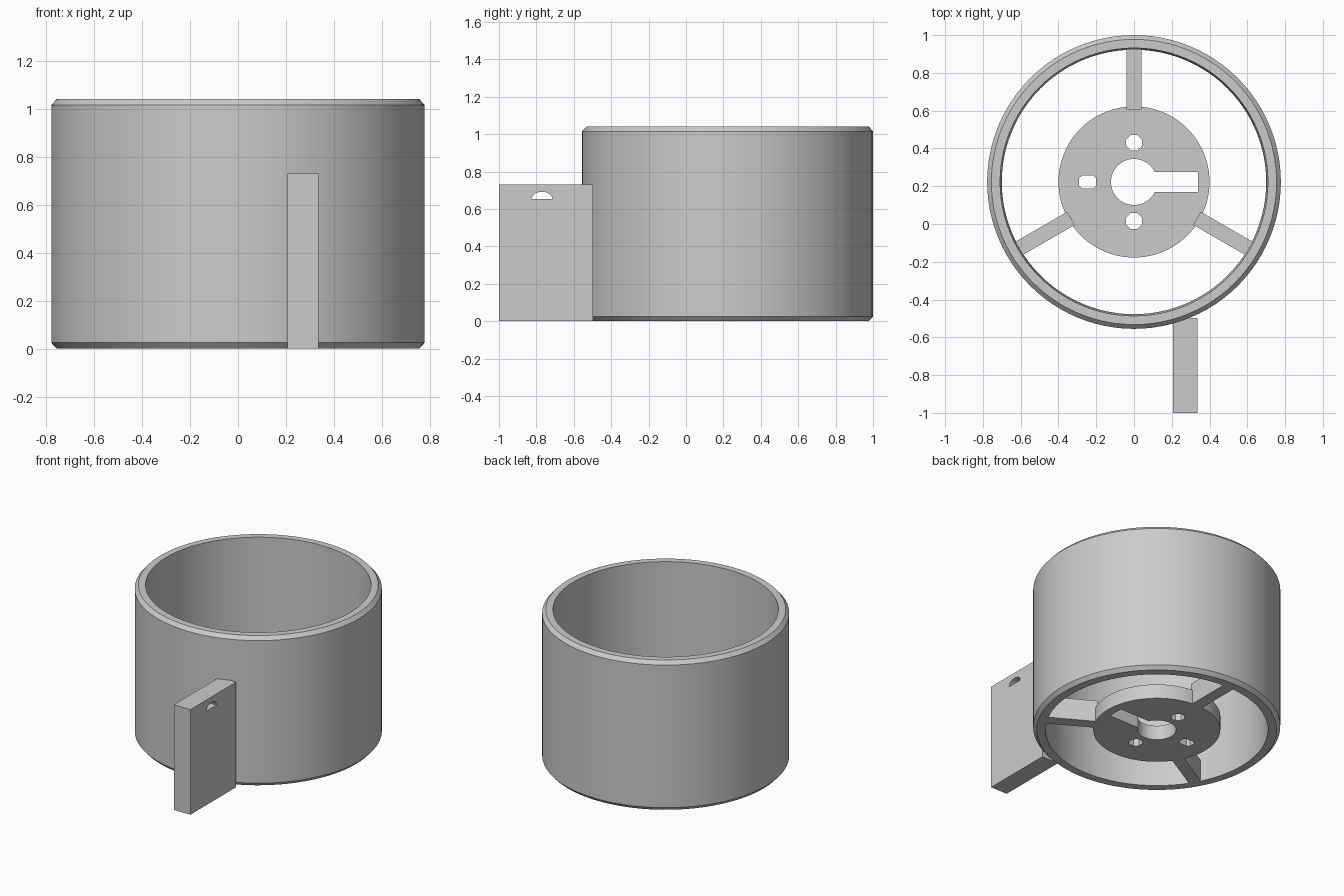
import bpy, bmesh, math
from mathutils import Matrix

if "Cube" in bpy.data.objects:
    bpy.data.objects.remove(bpy.data.objects["Cube"])

CY = 0.2225          # ring axis position along y
HEIGHT = 1.04

gray = bpy.data.materials.new("light gray")
gray.diffuse_color = (0.6, 0.6, 0.6, 1)
gray.use_nodes = True
gray.node_tree.nodes["Principled BSDF"].inputs["Base Color"].default_value = gray.diffuse_color


def arc(cx, cy, rx, ry, a0, a1, n):
    """Points on an elliptical arc, both ends included."""
    return [(cx + rx * math.cos(math.radians(a0 + (a1 - a0) * i / n)),
             cy + ry * math.sin(math.radians(a0 + (a1 - a0) * i / n))) for i in range(n + 1)]


def circle(cx, cy, r, n, turn=0):
    return arc(cx, cy, r, r, turn, turn + 360, n)[:-1]


def finish(obj, smooth=True):
    obj.data.materials.clear()
    obj.data.materials.append(gray)
    bpy.ops.object.select_all(action='DESELECT')
    obj.select_set(True)
    bpy.context.view_layer.objects.active = obj
    if smooth:
        bpy.ops.object.shade_smooth_by_angle(angle=math.radians(30))


def plate(name, outlines, thickness, matrix):
    """Flat outline with holes, extruded from 0 to thickness and placed."""
    curve = bpy.data.curves.new(name, 'CURVE')
    curve.dimensions = '2D'
    curve.fill_mode = 'BOTH'
    curve.extrude = thickness / 2
    for pts in outlines:
        s = curve.splines.new('POLY')
        s.points.add(len(pts) - 1)
        for p, (x, y) in zip(s.points, pts):
            p.co = (x, y, 0, 1)
        s.use_cyclic_u = True
    obj = bpy.data.objects.new(name, curve)
    bpy.context.collection.objects.link(obj)
    bpy.ops.object.select_all(action='DESELECT')
    obj.select_set(True)
    bpy.context.view_layer.objects.active = obj
    bpy.ops.object.convert(target='MESH')
    obj = bpy.context.view_layer.objects.active
    bm = bmesh.new()
    bm.from_mesh(obj.data)
    bmesh.ops.remove_doubles(bm, verts=bm.verts, dist=1e-5)
    bm.transform(matrix @ Matrix.Translation((0, 0, thickness / 2)))
    bmesh.ops.recalc_face_normals(bm, faces=bm.faces)
    bm.to_mesh(obj.data)
    bm.free()
    finish(obj)
    return obj


# Outer ring: chamfered wall profile spun around the axis
profile = [(0.70, 0), (0.755, 0), (0.7775, 0.025), (0.7775, HEIGHT - 0.025),
           (0.755, HEIGHT), (0.709, HEIGHT)]
bm = bmesh.new()
vs = [bm.verts.new((r, 0, z)) for r, z in profile]
edges = [bm.edges.new((vs[i], vs[(i + 1) % len(vs)])) for i in range(len(vs))]
bmesh.ops.spin(bm, geom=vs + edges, cent=(0, 0, 0), axis=(0, 0, 1),
               angle=math.tau, steps=96, use_duplicate=False)
bmesh.ops.remove_doubles(bm, verts=bm.verts, dist=1e-5)
bmesh.ops.recalc_face_normals(bm, faces=bm.faces)
mesh = bpy.data.meshes.new("outer_ring")
bm.to_mesh(mesh)
bm.free()
ring = bpy.data.objects.new("outer_ring", mesh)
ring.location.y = CY
bpy.context.collection.objects.link(ring)
finish(ring)

# Hub disk: keyhole opening, two round holes and one rounded slot
half = 0.053
start = math.degrees(math.asin(half / 0.122))
keyhole = arc(0, 0, 0.122, 0.122, start, 360 - start, 40) + [(0.34, -half), (0.34, half)]
slot = [(-0.245 + x, y) for x, y in
        [(0.045, -0.02), (0.045, 0.02), (0.03, 0.034), (-0.03, 0.034),
         (-0.045, 0.02), (-0.045, -0.02), (-0.03, -0.034), (0.03, -0.034)]]
plate("hub_disk", [circle(0, 0, 0.40, 80), keyhole, slot,
                   circle(0, 0.207, 0.045, 8, 22.5), circle(0, -0.207, 0.045, 8, 22.5)],
      0.10, Matrix.Translation((0, CY, 0)))

# Three spokes joining hub and ring
for i in range(3):
    w = 0.04
    plate(f"spoke_{i + 1}", [[(0.385, -w), (0.705, -w), (0.705, w), (0.385, w)]], 0.15,
          Matrix.Translation((0, CY, 0)) @ Matrix.Rotation(math.radians(90 + 120 * i), 4, 'Z'))

# Mounting block with a half-round hole running through it sideways
outline = [(-1, 0), (-0.498, 0), (-0.498, 0.73), (-1, 0.73)]
hole = arc(-0.77, 0.652, 0.056, 0.04, 0, 180, 10)
to_side = Matrix(((0, 0, 1, 0.207), (1, 0, 0, 0), (0, 1, 0, 0), (0, 0, 0, 1)))
plate("mounting_block", [outline, hole], 0.128, to_side)
